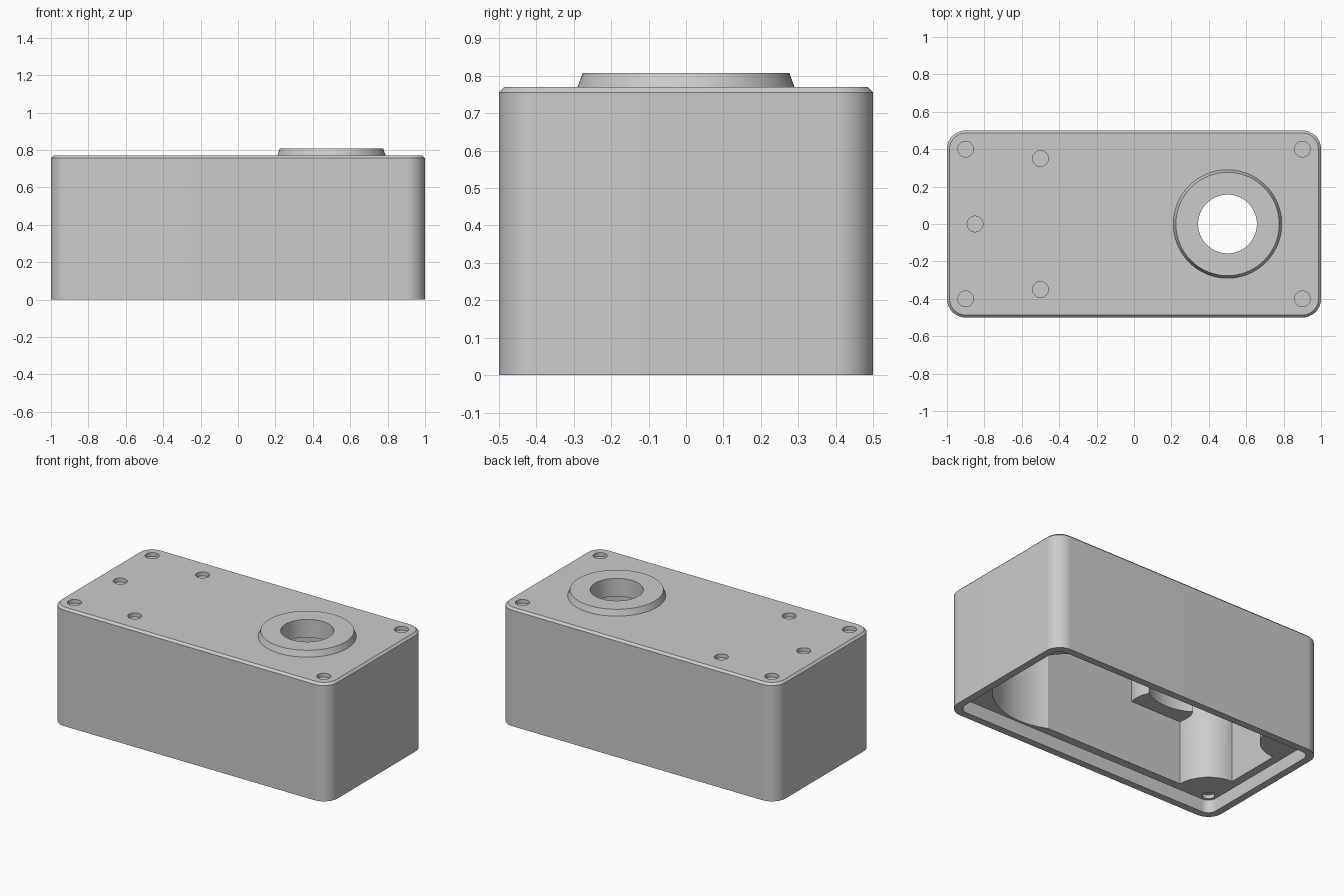
import bpy, bmesh, math

cube = bpy.data.objects.get("Cube")
if cube:
    bpy.data.objects.remove(cube, do_unlink=True)

grey = bpy.data.materials.new("plain grey")
grey.use_nodes = True
grey.diffuse_color = (0.6, 0.6, 0.6, 1)
grey.node_tree.nodes["Principled BSDF"].inputs["Base Color"].default_value = grey.diffuse_color


def prism(name, layers, centre=(0, 0), steps=16):
    """Closed solid lofted through rounded rectangles (half_x, half_y, radius, z)."""
    bm = bmesh.new()
    rings = []
    for hx, hy, r, z in layers:
        ring = []
        for q, (sx, sy) in enumerate([(1, 1), (-1, 1), (-1, -1), (1, -1)]):
            for i in range(steps + 1):
                a = math.pi / 2 * (q + i / steps)
                ring.append(bm.verts.new((centre[0] + sx * (hx - r) + r * math.cos(a),
                                          centre[1] + sy * (hy - r) + r * math.sin(a), z)))
        rings.append(ring)
    n = len(rings[0])
    for low, high in zip(rings, rings[1:]):
        for i in range(n):
            j = (i + 1) % n
            bm.faces.new((low[i], low[j], high[j], high[i]))
    bm.faces.new(rings[0][::-1])
    bm.faces.new(rings[-1])
    bmesh.ops.remove_doubles(bm, verts=bm.verts, dist=1e-5)
    bmesh.ops.recalc_face_normals(bm, faces=bm.faces)
    mesh = bpy.data.meshes.new(name)
    bm.to_mesh(mesh)
    bm.free()
    mesh.materials.append(grey)
    obj = bpy.data.objects.new(name, mesh)
    bpy.context.collection.objects.link(obj)
    return obj


def cylinder(name, r, z0, z1, centre, steps=16):
    return prism(name, [(r, r, r, z0), (r, r, r, z1)], centre, steps)


def combine(target, tool, operation):
    """Apply a boolean and discard the tool."""
    mod = target.modifiers.new("cut", "BOOLEAN")
    mod.operation, mod.solver, mod.object = operation, "EXACT", tool
    bpy.context.view_layer.objects.active = target
    bpy.ops.object.modifier_apply(modifier=mod.name)
    bpy.data.objects.remove(tool, do_unlink=True)


corners = [(x, y) for x in (-0.9, 0.9) for y in (-0.4, 0.4)]
mounts = [(-0.5, 0.35), (-0.5, -0.35), (-0.85, 0)]
ring_at = (0.5, 0)

# Outer shell with a chamfered top edge, and the raised collar
body = prism("enclosure", [(1, 0.5, 0.1, 0), (1, 0.5, 0.1, 0.756),
                           (0.986, 0.486, 0.086, 0.77)], steps=20)
collar = prism("collar", [(0.29, 0.29, 0.29, 0.74), (0.29, 0.29, 0.29, 0.77),
                          (0.276, 0.276, 0.276, 0.808)], ring_at, 24)
combine(body, collar, "UNION")

# Inner cavity: straight bay plus round bay, less corner posts and hanging bosses
cavity = prism("cavity", [(0.7, 0.4, 0, 0.05), (0.7, 0.4, 0, 0.69)], (-0.2, 0))
combine(cavity, cylinder("round_bay", 0.44, 0.05, 0.69, ring_at, 24), "UNION")
for c in corners[:2]:
    combine(cavity, cylinder("post", 0.215, -0.05, 0.75, c), "DIFFERENCE")
for c in mounts:
    boss = cylinder("boss", 0.19, 0.5, 0.75, c)
    combine(boss, cylinder("central_clearance", 0.31, 0.4, 0.8, (-0.5, 0), 24), "DIFFERENCE")
    combine(cavity, boss, "DIFFERENCE")
combine(body, cavity, "DIFFERENCE")

# Recessed seat for the base plate, and the collar opening
combine(body, prism("seat", [(0.953, 0.453, 0.055, -0.05),
                             (0.953, 0.453, 0.055, 0.085)]), "DIFFERENCE")
combine(body, cylinder("opening", 0.157, 0.6, 0.9, ring_at, 24), "DIFFERENCE")

# Shallow screw holes in the top and in the seat corners
for c in corners + mounts:
    combine(body, cylinder("top_hole", 0.042, 0.745, 0.85, c, 8), "DIFFERENCE")
for c in corners:
    combine(body, cylinder("seat_hole", 0.036, 0.05, 0.11, c, 8), "DIFFERENCE")

bpy.ops.object.select_all(action="DESELECT")
body.select_set(True)
bpy.context.view_layer.objects.active = body
bpy.ops.object.shade_smooth_by_angle(angle=math.radians(15))
